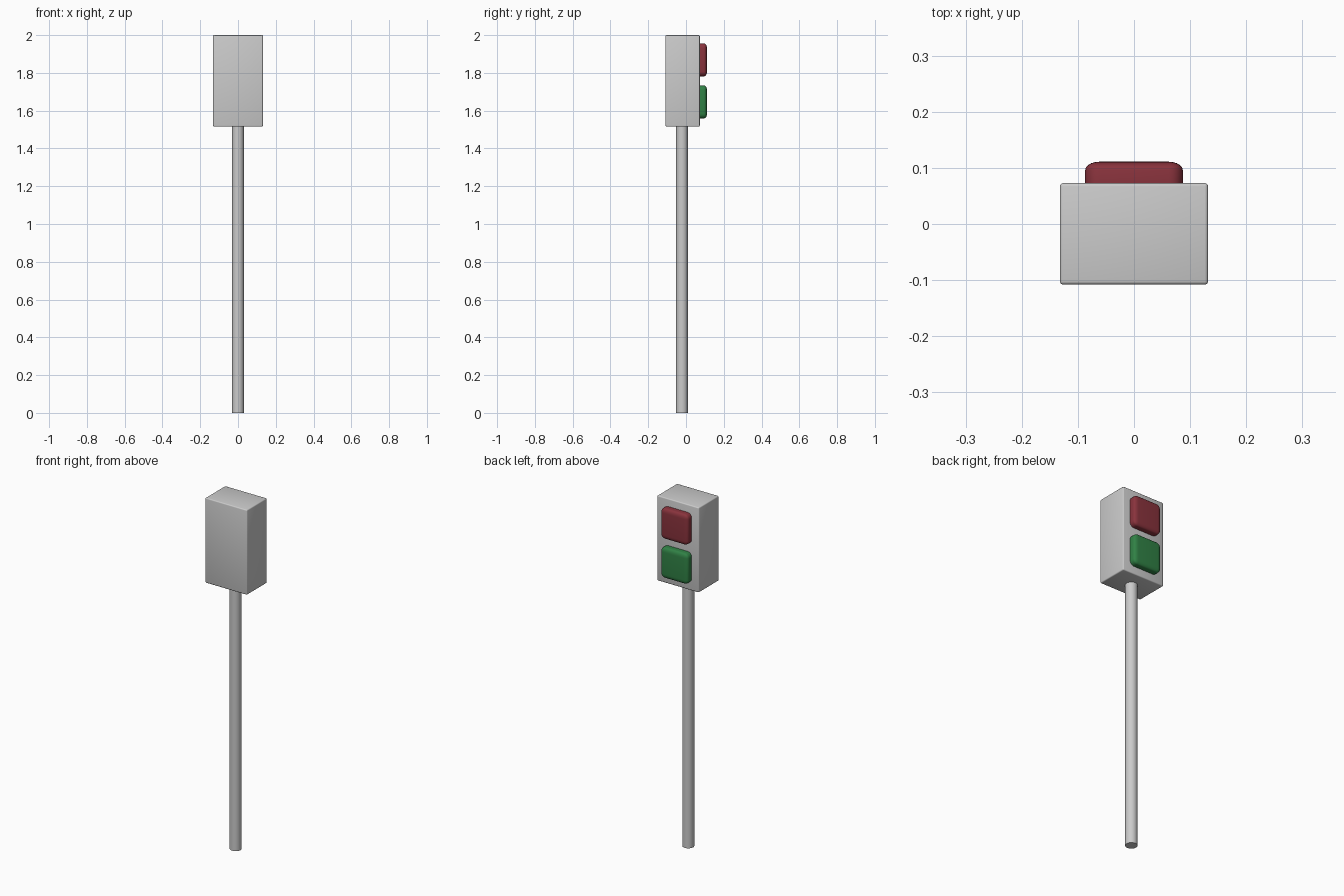
import bpy, math

if "Cube" in bpy.data.objects:
    bpy.data.objects.remove(bpy.data.objects["Cube"])


def block(name, lo, hi, bevel, segments, y_scale=1.0):
    """Rounded box between two corners; y_scale flattens the rounding in y."""
    size = [h - l for l, h in zip(lo, hi)]
    bpy.ops.mesh.primitive_cube_add(size=1, location=[(l + h) / 2 for l, h in zip(lo, hi)])
    ob = bpy.context.object
    ob.name = name
    for v in ob.data.vertices:
        v.co = (v.co.x * size[0], v.co.y * size[1] / y_scale, v.co.z * size[2])
    ob.scale.y = y_scale
    mod = ob.modifiers.new("rounding", 'BEVEL')
    mod.width = bevel
    mod.segments = segments
    bpy.ops.object.modifier_apply(modifier=mod.name)
    bpy.ops.object.shade_smooth_by_angle(angle=math.radians(35))
    return ob


# Housing
block("housing", (-0.132, -0.108, 1.515), (0.132, 0.073, 2.0), 0.006, 3)

# Signal lamps on the back face
lamps = [("red_lamp", 1.869, (0.25, 0.033, 0.046, 1)),
         ("green_lamp", 1.646, (0.03, 0.22, 0.06, 1))]
for name, z, colour in lamps:
    lamp = block(name, (-0.087, 0.04, z - 0.087), (0.087, 0.111, z + 0.087), 0.025, 5, 0.6)
    mat = bpy.data.materials.new(name)
    mat.diffuse_color = colour
    mat.use_nodes = True
    mat.node_tree.nodes["Principled BSDF"].inputs["Base Color"].default_value = mat.diffuse_color
    lamp.data.materials.append(mat)

# Pole
bpy.ops.mesh.primitive_cylinder_add(vertices=32, radius=0.031, depth=1.53,
                                    location=(0, -0.021, 0.765))
bpy.context.object.name = "pole"
bpy.ops.object.shade_smooth_by_angle(angle=math.radians(35))
